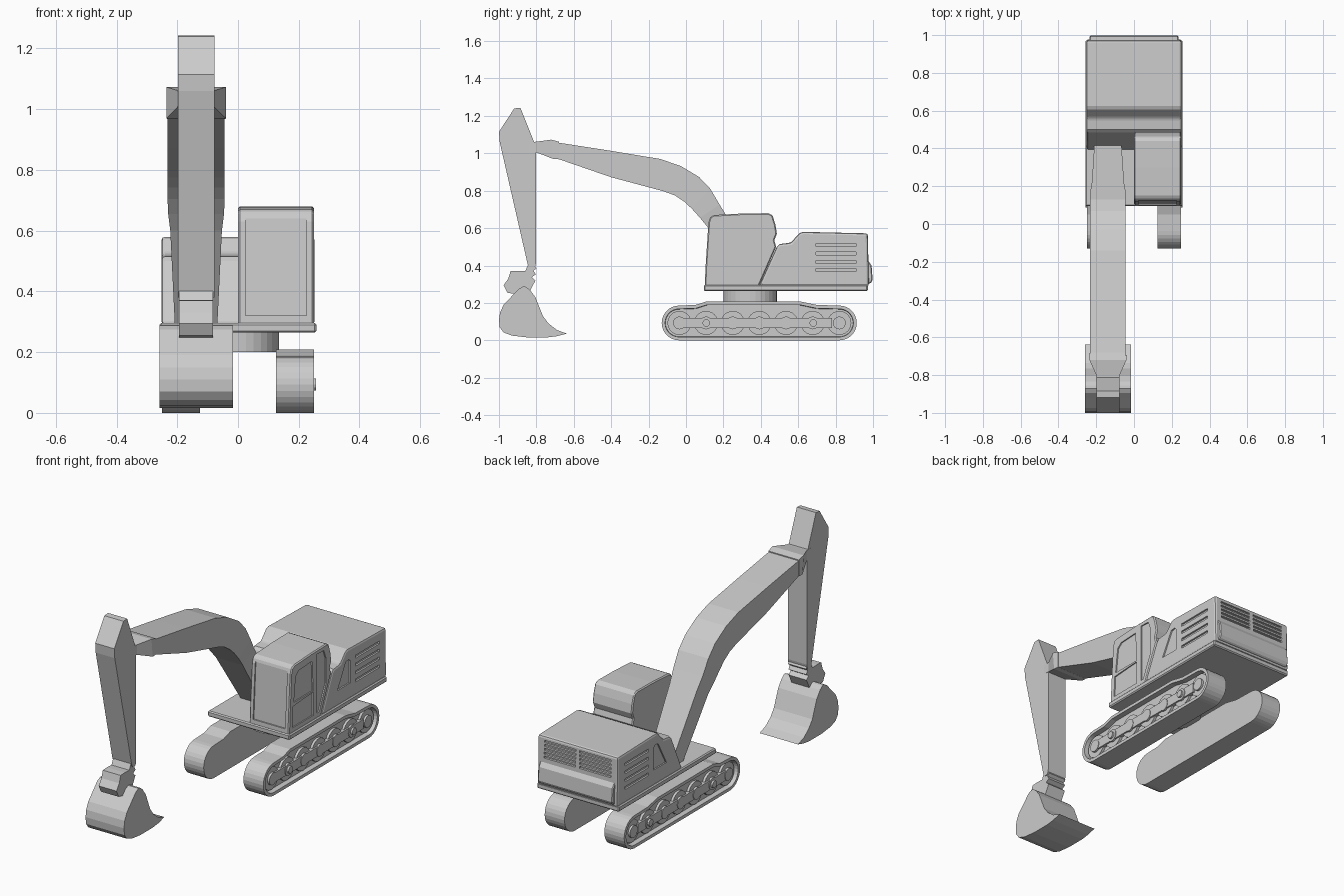
import bpy, bmesh, math


def loft(name, rings):
    """Closed solid through a list of equal-length rings of points."""
    bm = bmesh.new()
    vs = [[bm.verts.new(p) for p in r] for r in rings]
    n = len(vs[0])
    for a, b in zip(vs, vs[1:]):
        for i in range(n):
            bm.faces.new((a[i], a[(i + 1) % n], b[(i + 1) % n], b[i]))
    bm.faces.new(vs[0])
    bm.faces.new(vs[-1])
    bmesh.ops.recalc_face_normals(bm, faces=bm.faces[:])
    me = bpy.data.meshes.new(name)
    bm.to_mesh(me)
    bm.free()
    ob = bpy.data.objects.new(name, me)
    bpy.context.collection.objects.link(ob)
    return ob


def prism(name, pts, x0, x1):
    """Side profile in (y, z), extruded along x."""
    return loft(name, [[(x, y, z) for y, z in pts] for x in (x0, x1)])


def rect(y0, y1, z0, z1):
    return [(y0, z0), (y1, z0), (y1, z1), (y0, z1)]


def arc(cy, cz, r, a0, a1, n):
    return [(cy + r * math.cos(math.radians(a0 + (a1 - a0) * i / n)),
             cz + r * math.sin(math.radians(a0 + (a1 - a0) * i / n))) for i in range(n + 1)]


def disc(name, y, z, r, x0, x1, n=24):
    return prism(name, arc(y, z, r, 0, 360 * (n - 1) / n, n - 1), x0, x1)


def apply(ob, kind, **props):
    m = ob.modifiers.new(kind, kind)
    for k, v in props.items():
        setattr(m, k, v)
    bpy.context.view_layer.objects.active = ob
    bpy.ops.object.modifier_apply(modifier=m.name)


def bevel(ob, width, seg=2):
    apply(ob, 'BEVEL', width=width, segments=seg, limit_method='ANGLE', angle_limit=math.radians(40))


def cut(ob, pts, x0, x1):
    """Recess a panel into a part, then discard the cutter."""
    c = prism("cutter", pts, x0, x1)
    c.hide_render = True
    apply(ob, 'BOOLEAN', object=c, operation='DIFFERENCE', solver='EXACT')
    bpy.data.objects.remove(c)


# Crawler tracks: rounded loop with a recessed outer side, wheels and axle rail
loop = (arc(-0.037, 0.093, 0.093, 270, 90, 14) + [(0.05, 0.189), (0.11, 0.208), (0.61, 0.208), (0.7, 0.189)]
        + arc(0.82, 0.093, 0.093, 90, -90, 14))
for s, side in ((1, "right"), (-1, "left")):
    track = prism(side + "_track", loop, s * 0.125, s * 0.25)
    bm = bmesh.new()
    bm.from_mesh(track.data)
    face = [f for f in bm.faces if len(f.verts) > 4 and abs(f.calc_center_median().x) > 0.2]
    bmesh.ops.inset_region(bm, faces=face, thickness=0.018)
    res = bmesh.ops.inset_region(bm, faces=face, thickness=0.002)
    for v in face[0].verts:
        v.co.x -= s * 0.03
    bm.to_mesh(track.data)
    bm.free()
    for i in range(7):
        y = -0.035 + i * 0.1425
        disc(f"{side}_wheel_{i}", y, 0.093, 0.064, s * 0.2, s * 0.234)
        disc(f"{side}_hub_{i}", y, 0.093, 0.034, s * 0.2, s * 0.246)
    prism(side + "_rail", rect(-0.035, 0.78, 0.066, 0.12), s * 0.2, s * 0.243)
    for i, y in enumerate((0.108, 0.68)):
        disc(f"{side}_cap_{i}", y, 0.093, 0.02, s * 0.2, s * 0.257, 12)

# Slewing pedestal and deck
loft("pedestal", [[(0.135 * math.cos(a), 0.343 + 0.143 * math.sin(a), z)
                   for a in [math.tau * i / 32 for i in range(32)]] for z in (0.2, 0.27)])
deck = prism("deck", rect(0.095, 0.972, 0.264, 0.296), -0.258, 0.258)
bevel(deck, 0.006, 1)

# Engine house with side windows, side slots and rear grille
house = prism("engine_house", [(0.39, 0.29), (0.485, 0.5), (0.5, 0.515), (0.56, 0.522), (0.605, 0.572),
                               (0.625, 0.58), (0.972, 0.572), (0.978, 0.29)], -0.252, 0.252)
bevel(house, 0.012)
for s in (1, -1):
    cut(house, [(0.535, 0.38), (0.65, 0.38), (0.65, 0.505), (0.635, 0.518), (0.61, 0.515)],
        s * 0.244, s * 0.27)
    for z in (0.375, 0.42, 0.465, 0.51):
        cut(house, rect(0.695, 0.91, z - 0.008, z + 0.008), s * 0.242, s * 0.27)
    for i in range(5):
        z = 0.455 + i * 0.022
        cut(house, rect(0.962, 1.0, z - 0.006, z + 0.006), s * 0.012, s * 0.21)
weight = prism("counterweight", [(0.93, 0.3), (0.988, 0.305), (0.998, 0.325), (0.992, 0.4), (0.97, 0.432),
                                 (0.93, 0.432)], -0.235, 0.235)
bevel(weight, 0.005, 1)

# Cab with recessed front window, door panes and rear side pane
cab = prism("cab", [(0.1, 0.29), (0.105, 0.4), (0.12, 0.63), (0.13, 0.66), (0.15, 0.67), (0.3, 0.678),
                    (0.44, 0.68), (0.462, 0.67), (0.478, 0.62), (0.486, 0.57), (0.472, 0.535),
                    (0.482, 0.5), (0.39, 0.29)], 0.0, 0.25)
bevel(cab, 0.006, 1)
cut(cab, [(0.05, 0.32), (0.109, 0.32), (0.127, 0.64), (0.05, 0.64)], 0.024, 0.226)
for pane in ([(0.145, 0.46), (0.318, 0.46), (0.31, 0.632), (0.19, 0.626), (0.162, 0.6)],
             [(0.132, 0.32), (0.32, 0.32), (0.32, 0.452), (0.24, 0.448), (0.138, 0.44)],
             [(0.355, 0.32), (0.372, 0.32), (0.435, 0.46), (0.435, 0.6), (0.415, 0.652), (0.355, 0.655)]):
    cut(cab, pane, 0.243, 0.27)

# Boom: stations of (top y, top z, bottom y, bottom z, half width)
CX = -0.138
stations = [(0.45, 0.29, 0.325, 0.29, 0.07), (0.22, 0.66, 0.12, 0.6, 0.085), (0.18, 0.725, 0.075, 0.655, 0.092),
            (0.13, 0.81, 0.03, 0.705, 0.094), (0.07, 0.873, -0.01, 0.742, 0.094),
            (-0.03, 0.933, -0.06, 0.775, 0.094), (-0.14, 0.97, -0.12, 0.797, 0.094),
            (-0.4, 1.013, -0.4, 0.872, 0.094), (-0.69, 1.058, -0.69, 0.972, 0.094)]


def box_ring(t):
    ty, tz, by, bz, w = t
    return [(CX - w, ty, tz), (CX + w, ty, tz), (CX + w, by, bz), (CX - w, by, bz)]


loft("boom", [box_ring(t) for t in stations])
loft("boom_tip", [box_ring(t) for t in ((-0.68, 1.062, -0.68, 0.968, 0.096), (-0.72, 1.073, -0.71, 0.97, 0.098),
                                        (-0.8, 1.062, -0.8, 1.005, 0.062), (-0.84, 1.06, -0.84, 1.01, 0.06))])

# Stick, bucket link and bucket
prism("stick", [(-0.885, 1.243), (-0.918, 1.24), (-0.93, 1.222), (-1.0, 1.115), (-0.996, 1.06), (-0.845, 0.4),
                (-0.835, 0.38), (-0.81, 0.38), (-0.803, 0.41), (-0.803, 1.03), (-0.812, 1.06)],
      CX - 0.06, CX + 0.06)
prism("bucket_link", [(-0.9, 0.372), (-0.938, 0.37), (-0.95, 0.33), (-0.975, 0.295), (-0.955, 0.255),
                      (-0.88, 0.24), (-0.835, 0.262), (-0.805, 0.32), (-0.825, 0.338), (-0.803, 0.352),
                      (-0.815, 0.372), (-0.8, 0.385), (-0.81, 0.402), (-0.845, 0.402), (-0.86, 0.37)],
      CX - 0.056, CX + 0.056)
prism("bucket", [(-0.87, 0.288), (-0.895, 0.275), (-0.925, 0.243), (-0.975, 0.19), (-0.994, 0.15), (-1.0, 0.11),
                 (-0.996, 0.07), (-0.975, 0.042), (-0.93, 0.025), (-0.85, 0.016), (-0.74, 0.016), (-0.69, 0.022),
                 (-0.637, 0.036), (-0.69, 0.055), (-0.735, 0.09), (-0.765, 0.13), (-0.785, 0.18),
                 (-0.805, 0.23), (-0.835, 0.27), (-0.855, 0.286)], CX - 0.121, CX + 0.121)
